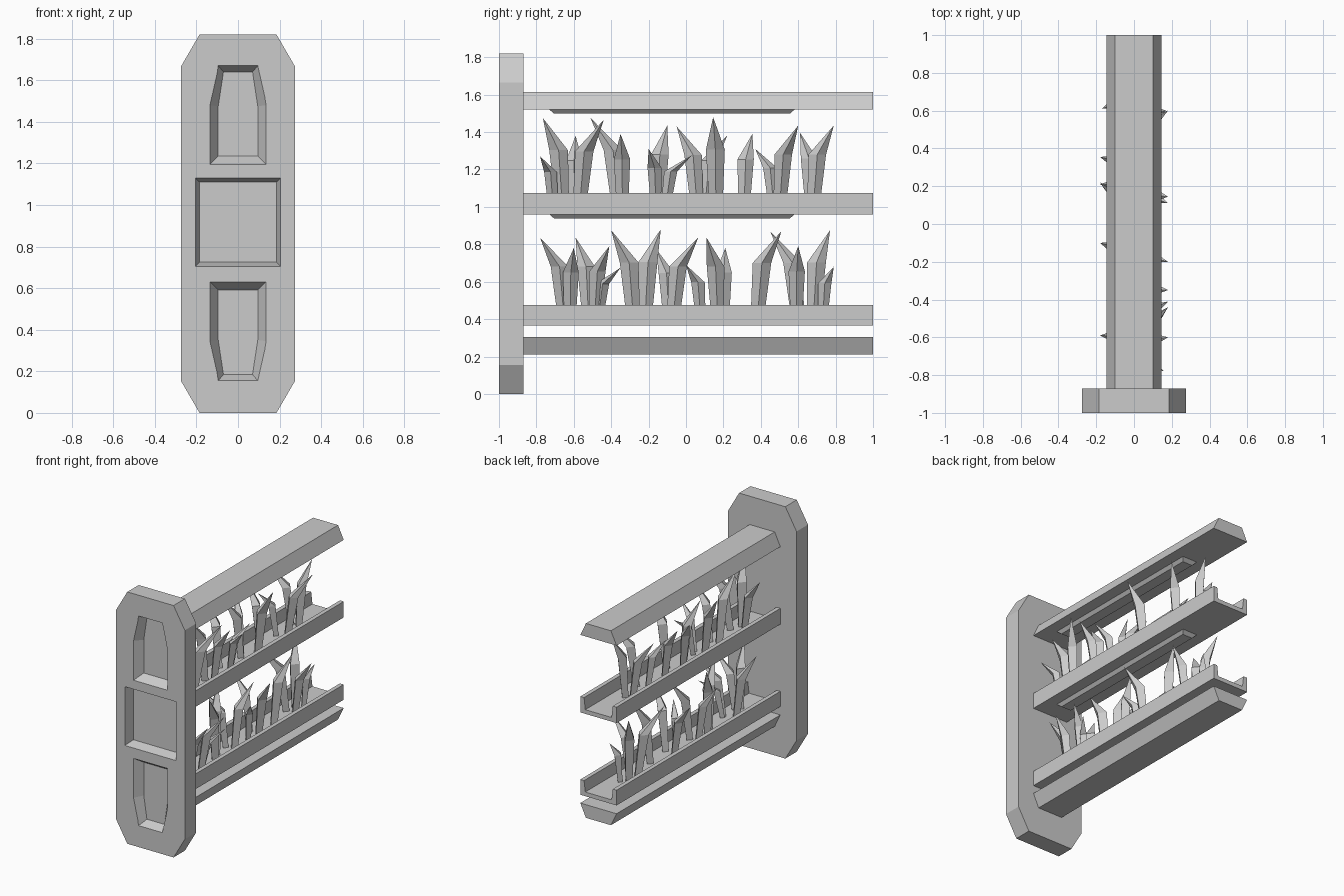
import bpy, bmesh

if "Cube" in bpy.data.objects:
    bpy.data.objects.remove(bpy.data.objects["Cube"])


def add_loft(bm, rings):
    """Skin a stack of equal-length rings and cap both ends (a 1-point ring is a tip)."""
    vs = [[bm.verts.new(p) for p in r] for r in rings]
    for a, b in zip(vs, vs[1:]):
        n = len(a)
        for i in range(n):
            j = (i + 1) % n
            bm.faces.new((a[i], a[j], b[0]) if len(b) == 1 else (a[i], a[j], b[j], b[i]))
    bm.faces.new(vs[0][::-1])
    if len(vs[-1]) > 1:
        bm.faces.new(vs[-1])


def finish(name, bm):
    bmesh.ops.recalc_face_normals(bm, faces=bm.faces[:])
    me = bpy.data.meshes.new(name)
    bm.to_mesh(me)
    bm.free()
    ob = bpy.data.objects.new(name, me)
    bpy.context.collection.objects.link(ob)
    return ob


def extrude_y(name, prof, y0, y1):
    bm = bmesh.new()
    add_loft(bm, [[(x, y, z) for x, z in prof] for y in (y0, y1)])
    return finish(name, bm)


def sym(half):
    """Mirror a right-hand half profile across x = 0."""
    return half + [(-x, z) for x, z in reversed(half)]


# end panel with chamfered corners
H = 1.82
panel = extrude_y("end_panel", sym([(.185, 0), (.275, .155), (.275, H - .155), (.185, H)]), -1, -.87)

# recess cutters: outer outline on the face, smaller outline at depth
def slot(bm, outer, inner, depth):
    k = .02 / depth  # extend in front of the face along the same slope
    o, i = sym(outer), sym(inner)
    front = [(a + (a - c) * k, b + (b - d) * k) for (a, b), (c, d) in zip(o, i)]
    add_loft(bm, [[(x, -1.02, z) for x, z in front],
                  [(x, -1 + depth, z) for x, z in i]])

bm = bmesh.new()
up_o = [(.135, 1.195), (.135, 1.48), (.095, 1.67)]
up_i = [(.095, 1.235), (.095, 1.475), (.07, 1.64)]
mid = 1.825
slot(bm, up_o, up_i, .06)
slot(bm, [(x, mid - z) for x, z in up_o], [(x, mid - z) for x, z in up_i], .06)
slot(bm, [(.205, .705), (.205, 1.13)], [(.185, .725), (.185, 1.11)], .07)
cutter = finish("recess_cutter", bm)
cutter.hide_render = True
mod = panel.modifiers.new("recesses", 'BOOLEAN')
mod.operation, mod.object, mod.solver = 'DIFFERENCE', cutter, 'EXACT'
bpy.context.view_layer.objects.active = panel
bpy.ops.object.modifier_apply(modifier=mod.name)
bpy.data.objects.remove(cutter)

# top and bottom beams
extrude_y("top_beam", sym([(.145, 1.52), (.1, 1.615)]), -.87, 1)
extrude_y("bottom_beam", sym([(.1, .21), (.145, .305)]), -.87, 1)

# planter trays
for name, z0, z1 in (("upper_tray", .96, 1.075), ("lower_tray", .365, .475)):
    extrude_y(name, sym([(.145, z0), (.145, z1), (.115, z1), (.105, z0 + .03)]), -.87, 1)

# light strips under the beam and the upper tray
for name, z in (("upper_light", 1.52), ("lower_light", .96)):
    bm = bmesh.new()
    add_loft(bm, [[(-w, a, h), (w, a, h), (w, b, h), (-w, b, h)]
                  for w, a, b, h in ((.06, -.73, .58, z), (.04, -.705, .555, z - .022))])
    finish(name, bm)

# pointed leaves: base y, tip y, tip height above tray rim, tip x
UPPER = [(-.66, -.765, .4, .07), (-.71, -.78, .195, .16), (-.57, -.44, .39, .18), (-.6, -.59, .305, -.18),
         (-.36, -.51, .4, -.05), (-.34, -.35, .315, .18), (-.15, -.1, .36, -.18), (-.16, -.2, .235, .18),
         (-.11, .03, .2, .08), (.06, -.05, .355, -.08), (.16, .145, .405, .18), (.1, .22, .305, -.18),
         (.31, .355, .315, -.18), (.47, .37, .235, -.1), (.5, .6, .36, .18), (.67, .61, .32, -.17),
         (.68, .79, .36, .04)]
LOWER = [(-.65, -.78, .36, .08), (-.52, -.59, .36, -.15), (-.62, -.6, .305, .18), (-.47, -.35, .2, .15),
         (-.49, -.41, .315, .18), (-.28, -.4, .4, .05), (-.22, -.135, .405, -.07), (-.09, -.16, .3, -.14),
         (-.07, .065, .36, .08), (.08, 0, .215, .1), (.17, .11, .36, .18), (.2, .21, .305, -.18),
         (.38, .51, .395, .08), (.6, .45, .395, -.14), (.59, .6, .315, .17), (.68, .77, .4, -.08),
         (.73, .79, .205, .06)]
for name, leaves, rim in (("upper_leaves", UPPER, 1.075), ("lower_leaves", LOWER, .475)):
    bm = bmesh.new()
    for yb, yt, h, xt in leaves:
        w = .02 + .075 * h
        rings = []
        for t, z, s in ((0, rim - .085, .7), (.2, rim + .57 * h, 1)):
            x, y, r = xt * (.25 + t), yb + (yt - yb) * t, w * s
            rings.append([(x + r * .8, y, z), (x, y + r, z), (x - r * .8, y, z), (x, y - r, z)])
        add_loft(bm, rings + [[(xt, yt, rim + h)]])
    finish(name, bm)
